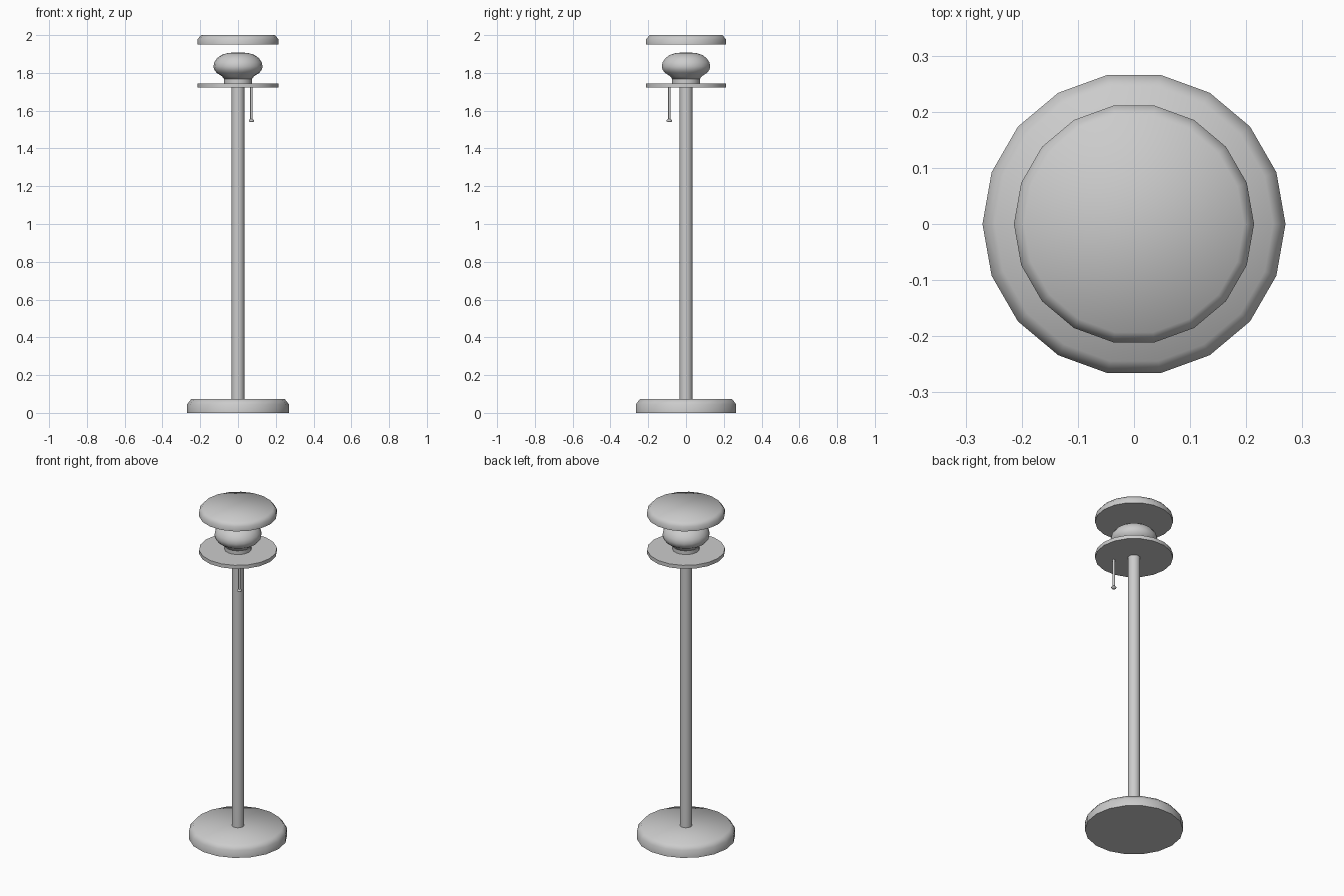
import bpy, bmesh, math

if "Cube" in bpy.data.objects:
    bpy.data.objects.remove(bpy.data.objects["Cube"])


def lathe(name, profile, sides=18, at=(0, 0), angle=65):
    """Revolve a bottom-to-top (radius, z) profile and cap both ends."""
    bm = bmesh.new()
    rings = []
    for r, z in profile:
        rings.append([bm.verts.new((r * math.cos(2 * math.pi * i / sides),
                                    r * math.sin(2 * math.pi * i / sides), z))
                      for i in range(sides)])
    for a, b in zip(rings, rings[1:]):
        for i in range(sides):
            j = (i + 1) % sides
            bm.faces.new((a[i], a[j], b[j], b[i]))
    bm.faces.new(rings[0][::-1])
    bm.faces.new(rings[-1])
    mesh = bpy.data.meshes.new(name)
    bm.to_mesh(mesh)
    bm.free()
    ob = bpy.data.objects.new(name, mesh)
    ob.location = (at[0], at[1], 0)
    bpy.context.collection.objects.link(ob)
    bpy.ops.object.select_all(action='DESELECT')
    ob.select_set(True)
    bpy.context.view_layer.objects.active = ob
    bpy.ops.object.shade_smooth_by_angle(angle=math.radians(angle))
    return ob


# Foot and pole
lathe("base", [(0.27, 0), (0.27, 0.045), (0.248, 0.073)])
lathe("pole", [(0.034, 0.06), (0.034, 1.73)])

# Lower shade plate and floating top cap
lathe("lower_plate", [(0.214, 1.723), (0.214, 1.745)])
lathe("top_cap", [(0.214, 1.95), (0.214, 1.978), (0.196, 2.0)])

# Bulb socket and squashed round bulb
lathe("socket", [(0.074, 1.74), (0.074, 1.775)])
lathe("bulb", [(0.072, 1.765), (0.085, 1.782), (0.113, 1.80), (0.126, 1.817),
               (0.13, 1.834), (0.126, 1.855), (0.112, 1.877), (0.088, 1.895),
               (0.055, 1.905), (0.02, 1.908)])

# Pull cord with a small knob
cord = (0.071, -0.088)
lathe("pull_cord", [(0.007, 1.55), (0.007, 1.73)], sides=8, at=cord)
lathe("cord_knob", [(0.009, 1.54), (0.014, 1.544), (0.014, 1.55), (0.007, 1.556)],
      sides=8, at=cord)
